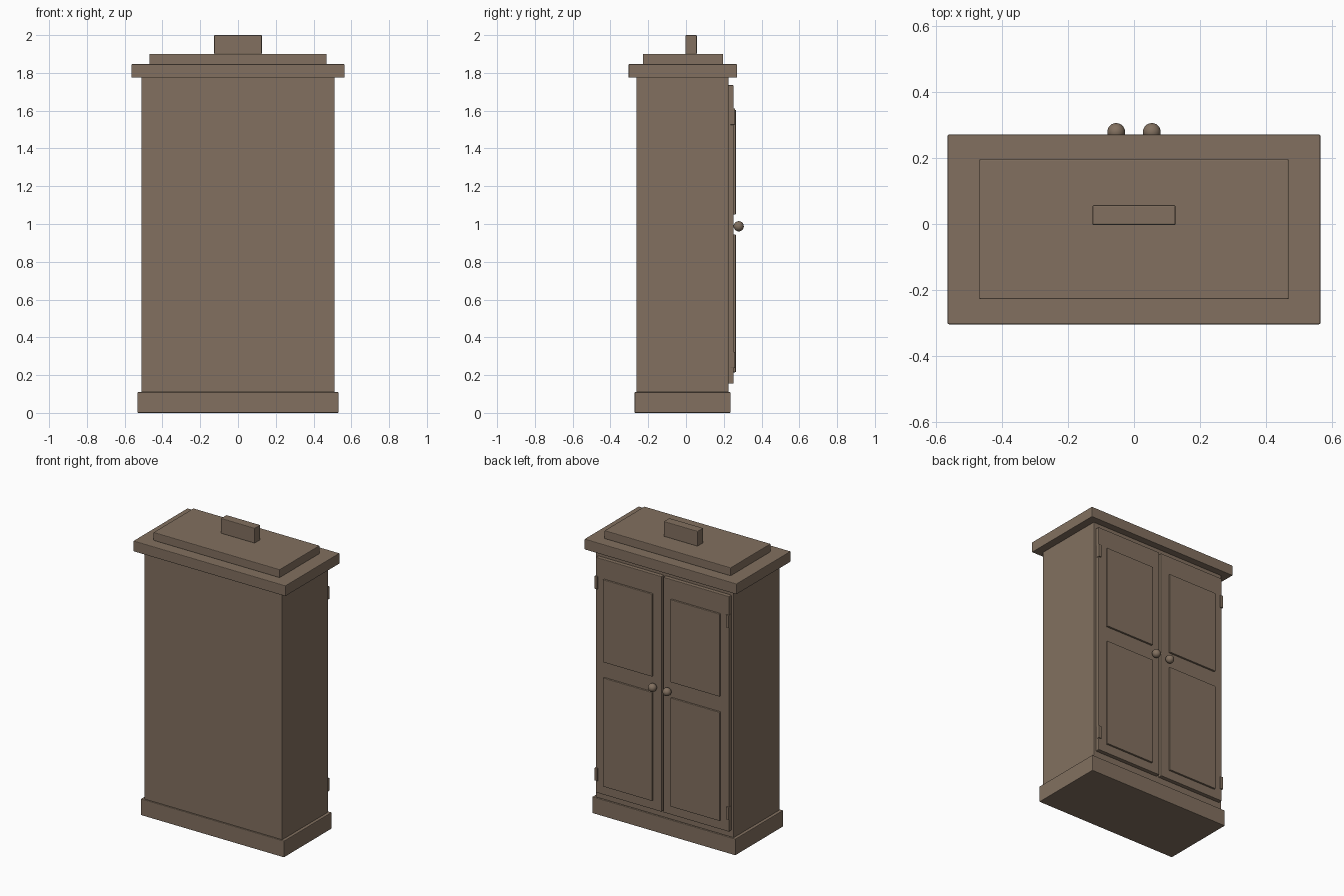
import bpy
import bmesh
from mathutils import Vector

cube = bpy.data.objects.get("Cube")
if cube:
    bpy.data.objects.remove(cube, do_unlink=True)

# Single wood colour
COLOR = (0.224, 0.163, 0.116, 1.0)
wood = bpy.data.materials.new("brown wood")
wood.use_nodes = True
wood.diffuse_color = COLOR
bsdf = wood.node_tree.nodes["Principled BSDF"]
bsdf.inputs["Base Color"].default_value = COLOR
bsdf.inputs["Roughness"].default_value = 0.8


def finish(name, bm):
    mesh = bpy.data.meshes.new(name)
    bm.to_mesh(mesh)
    bm.free()
    mesh.materials.append(wood)
    obj = bpy.data.objects.new(name, mesh)
    bpy.context.collection.objects.link(obj)
    return obj


def box(name, xs, ys, zs, bevel=0.004):
    """Box between low and high limits on each axis, with eased edges."""
    low, high = Vector((xs[0], ys[0], zs[0])), Vector((xs[1], ys[1], zs[1]))
    bm = bmesh.new()
    bmesh.ops.create_cube(bm, size=1)
    for v in bm.verts:
        v.co = (low + high) / 2 + v.co * (high - low)
    obj = finish(name, bm)
    mod = obj.modifiers.new("eased edges", "BEVEL")
    mod.width = bevel
    mod.segments = 2
    return obj


def wide_box(name, half_width, ys, zs):
    return box(name, (-half_width, half_width), ys, zs)


def knob(name, x):
    bm = bmesh.new()
    bmesh.ops.create_uvsphere(bm, u_segments=24, v_segments=16, radius=0.027)
    bmesh.ops.translate(bm, verts=bm.verts, vec=(x, 0.279, 0.988))
    for f in bm.faces:
        f.smooth = True
    return finish(name, bm)


# Carcass, plinth and stepped top
wide_box("plinth", 0.532, (-0.272, 0.236), (0, 0.11))
wide_box("cabinet_body", 0.512, (-0.262, 0.225), (0.108, 1.778))
wide_box("cornice", 0.565, (-0.304, 0.271), (1.775, 1.846))
wide_box("top_panel", 0.469, (-0.228, 0.196), (1.844, 1.9))
wide_box("crest_block", 0.126, (-0.003, 0.057), (1.898, 2.0))

# Paired doors with raised panels, hinges and knobs
for side, s in (("left", 1), ("right", -1)):
    def span(a, b):
        return sorted((s * a, s * b))

    box(side + "_door", span(0.007, 0.495), (0.222, 0.252), (0.155, 1.735))
    for level, zs in (("lower", (0.215, 0.945)), ("upper", (1.05, 1.605))):
        box(f"{side}_{level}_panel", span(0.068, 0.434), (0.245, 0.264), zs)
    for level, z in (("lower", 0.28), ("upper", 1.568)):
        box(f"{side}_{level}_hinge", span(0.478, 0.498), (0.235, 0.259),
            (z - 0.043, z + 0.043), 0.002)
    knob(side + "_knob", s * 0.054)
